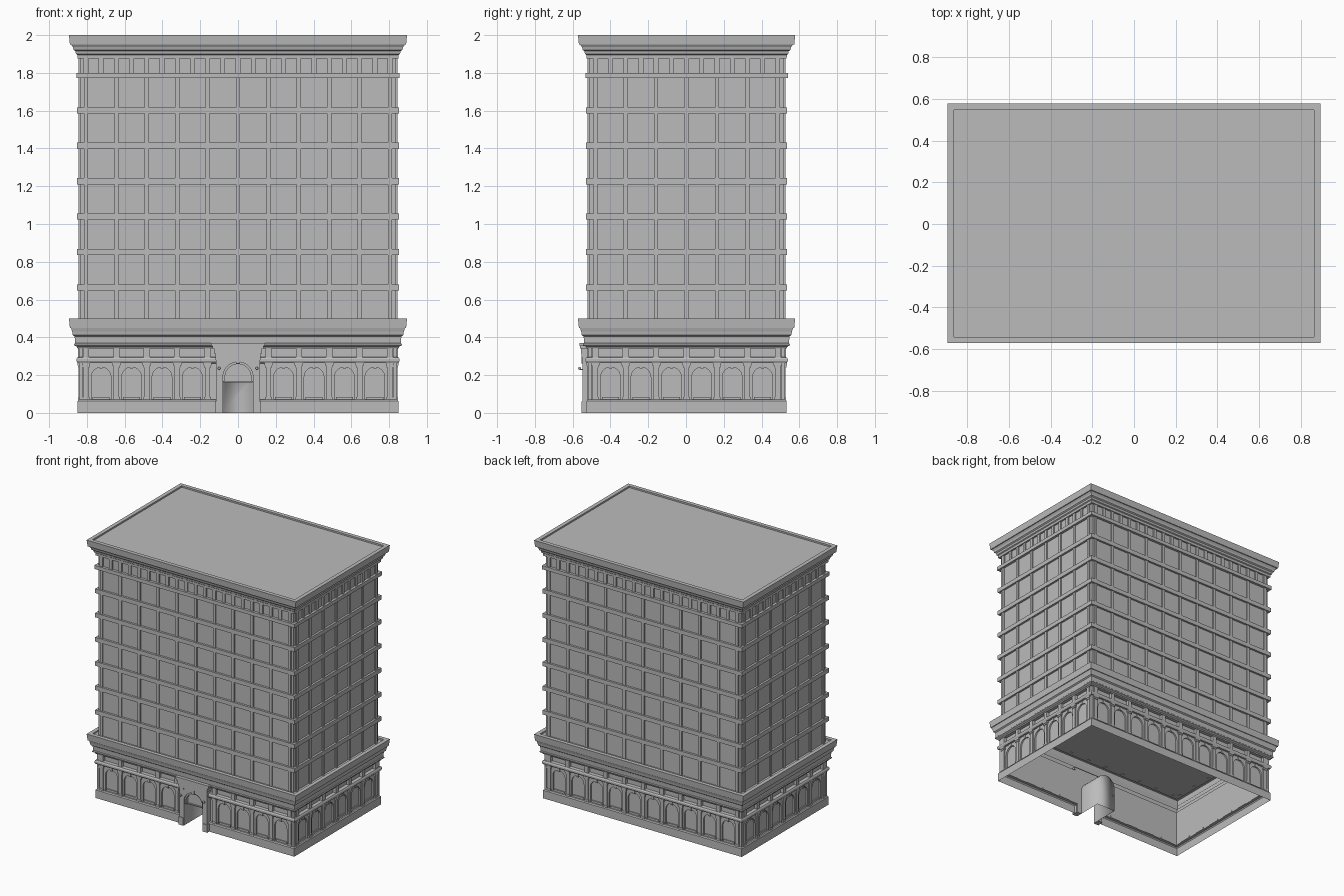
import bpy, bmesh, math
from mathutils import Matrix

if "Cube" in bpy.data.objects:
    bpy.data.objects.remove(bpy.data.objects["Cube"])

A, B, Y0 = 0.85, 0.53, 0.003      # half width, half depth, slight depth offset
P = 0.161                         # bay pitch
stone = bpy.data.materials.new("grey_stone")
stone.diffuse_color = (0.5, 0.5, 0.5, 1)
stone.use_nodes = True
stone.node_tree.nodes["Principled BSDF"].inputs["Base Color"].default_value = stone.diffuse_color

# each side: placement matrix, half length, number of bays
SIDES = []
for k in range(4):
    half, length, n = (B, A, 10) if k % 2 == 0 else (A, B, 6)
    m = Matrix.Translation((0, Y0, 0)) @ Matrix.Rotation(k * math.pi / 2, 4, 'Z') @ Matrix.Translation((0, -half, 0))
    SIDES.append((m, length, n, k == 0))
FRONT = SIDES[0][0]


def finish(name, bm, smooth=False, normals=True):
    if normals:
        bmesh.ops.recalc_face_normals(bm, faces=bm.faces)
    me = bpy.data.meshes.new(name)
    bm.to_mesh(me)
    bm.free()
    me.materials.append(stone)
    ob = bpy.data.objects.new(name, me)
    bpy.context.collection.objects.link(ob)
    if smooth:
        me.shade_smooth()
    return ob


def box(bm, m, u0, u1, d0, d1, z0, z1):
    """Box on a side: u along the wall, d outward from the wall line."""
    t = Matrix.Translation(((u0 + u1) / 2, -(d0 + d1) / 2, (z0 + z1) / 2))
    bmesh.ops.create_cube(bm, size=1, matrix=m @ t @ Matrix.Diagonal((u1 - u0, d1 - d0, z1 - z0, 1)))


def ring(name, profile, cap=False, gap=0):
    """Sweep (offset, z) points round the rectangular plan; gap leaves a doorway below that height."""
    bm = bmesh.new()
    loops = []
    for o, z in profile:
        a, b = A + o, B + o
        pts = [(-a, -b), (-0.08, -b), (0.08, -b), (a, -b), (a, b), (-a, b)]
        loops.append([bm.verts.new((x, y + Y0, z)) for x, y in pts])
    for lo, hi in zip(loops, loops[1:]):
        for i in range(6):
            j = (i + 1) % 6
            if i == 1 and hi[0].co.z <= gap:
                continue
            bm.faces.new((lo[i], lo[j], hi[j], hi[i]))
    if cap:
        bm.faces.new(loops[-1])
    return finish(name, bm, normals=False)


def arch_points(r, spring, n=12):
    return [(r * math.cos(math.pi * i / n), spring + r * math.sin(math.pi * i / n)) for i in range(n + 1)]


def arch_panel(bm, m, u, w, z0, z1, r, spring, d0, d1):
    """Slab with an arched opening rising from its foot."""
    pts = [(-w, z0), (-w, z1), (w, z1), (w, z0), (r, z0)] + arch_points(r, spring) + [(-r, z0)]
    f = bm.faces.new([bm.verts.new(m @ Matrix.Translation((u + x, -d0, z)) @ Matrix().to_translation()) for x, z in pts])
    ext = bmesh.ops.extrude_face_region(bm, geom=[f])
    out = m.to_3x3() @ Matrix.Translation((0, -(d1 - d0), 0)).to_translation()
    bmesh.ops.translate(bm, vec=out, verts=[v for v in ext['geom'] if isinstance(v, bmesh.types.BMVert)])


# ---- ground storey shell, cornices and tower shell
ring("base_plinth", [(0, 0), (0, 0.062), (-0.006, 0.07), (-0.026, 0.07)], gap=0.08)
ring("ground_wall", [(-0.026, 0.07), (-0.026, 0.27), (-0.026, 0.345)], gap=0.28)
ring("string_course", [(-0.026, 0.262), (0, 0.264), (0.006, 0.275), (0.006, 0.285), (0, 0.294), (-0.026, 0.296)])
TOP = [(0.04, -0.05), (0.045, 0), (0.015, 0), (0.015, -0.012)]
ring("lower_cornice", [(-0.026, 0.342), (0, 0.342), (0.003, 0.35), (0.017, 0.358), (0.017, 0.365), (0.012, 0.37),
                       (0.015, 0.405), (0.025, 0.412), (0.028, 0.43), (0.034, 0.45)]
     + [(o, 0.5 + z) for o, z in TOP], cap=True)
ring("tower_wall", [(-0.014, 0.488), (-0.014, 1.88)])
ring("upper_cornice", [(-0.014, 1.876), (0, 1.876), (0.001, 1.895), (0.008, 1.9), (0.011, 1.915), (0.02, 1.922),
                       (0.024, 1.937), (0.033, 1.95)] + [(o, 2 + z) for o, z in TOP], cap=True)

# ---- horizontal floor bands on the tower
for k in range(7):
    z = 0.648 + 0.1874 * k
    h = 0.033 if k < 6 else 0.028
    e = 0.002 if k < 6 else 0.006
    ring(f"floor_band_{k + 1}", [(-0.014, z), (e, z), (e, z + h), (-0.014, z + h)])

# ---- tower pilasters and attic mullions
pil, att = bmesh.new(), bmesh.new()
for m, L, n, front in SIDES:
    for i in range(n + 1):
        u = (i - n / 2) * P
        box(pil, m, u - 0.011, u + 0.011, -0.02, -0.005, 0.485, 1.79)
    for i in range(2 * n + 1):
        u = (i - n) * P / 2
        box(att, m, u - 0.0128, u + 0.0128, -0.02, -0.005, 1.79, 1.88)
finish("tower_pilasters", pil)
finish("attic_mullions", att)

# ---- ground storey bays: arched panels, pilasters with capitals, frieze blocks
bays, cols, blocks = bmesh.new(), bmesh.new(), bmesh.new()
for m, L, n, front in SIDES:
    for i in range(n):
        u = (i + 0.5 - n / 2) * P
        if front and abs(u) < P:
            continue
        arch_panel(bays, m, u, P / 2, 0.07, 0.264, 0.052, 0.19, -0.026, -0.014)
        box(bays, m, u - 0.008, u + 0.008, -0.02, -0.008, 0.236, 0.262)       # keystone
        box(bays, m, u - 0.045, u + 0.045, -0.03, -0.018, 0.07, 0.085)        # sill
    for i in range(n + 1):
        u = (i - n / 2) * P
        if front and abs(u) < 0.01:
            continue
        box(cols, m, u - 0.014, u + 0.014, -0.026, -0.006, 0.07, 0.24)
        box(cols, m, u - 0.018, u + 0.018, -0.026, -0.003, 0.07, 0.085)
        box(cols, m, u - 0.018, u + 0.018, -0.026, -0.002, 0.24, 0.252)
        box(cols, m, u - 0.022, u + 0.022, -0.026, 0.001, 0.252, 0.264)
        box(blocks, m, u - 0.016, u + 0.016, -0.026, -0.003, 0.294, 0.344)
    for s in (-1, 1):                                                         # corner piers
        u0, u1 = sorted((s * (n / 2 * P + 0.02), s * (L - 0.008)))
        box(cols, m, u0, u1, -0.026, -0.008, 0.07, 0.264)
        box(blocks, m, u0, u1, -0.026, -0.008, 0.294, 0.344)
finish("arched_bays", bays)
finish("ground_pilasters", cols)
finish("frieze_blocks", blocks)

# ---- entrance portal
bm = bmesh.new()
arch_panel(bm, FRONT, 0, 0.116, 0, 0.3, 0.08, 0.19, -0.026, 0.02)
arch_panel(bm, FRONT, 0, 0.079, 0.165, 0.275, 0.069, 0.19, -0.026, 0.01)
for s in (-1, 1):
    u0, u1 = sorted((s * 0.082, s * 0.123))
    box(bm, FRONT, u0, u1, -0.02, 0.025, 0, 0.06)
    u0, u1 = sorted((s * 0.08, s * 0.12))
    box(bm, FRONT, u0, u1, -0.02, 0.024, 0.28, 0.3)
box(bm, FRONT, -0.01, 0.01, 0, 0.027, 0.262, 0.295)
finish("entrance_portal", bm)

bm = bmesh.new()
for w, d, z0, z1 in ((0.12, 0.026, 0.295, 0.315), (0.126, 0.03, 0.315, 0.34), (0.136, 0.034, 0.34, 0.355), (0.144, 0.037, 0.355, 0.37)):
    box(bm, FRONT, -w, w, -0.026, d, z0, z1)
finish("portal_entablature", bm)

# ---- arched entrance alcove, open to the front
bm = bmesh.new()
outline = [(0.08, 0)] + arch_points(0.08, 0.19) + [(-0.08, 0)]
rows = [[bm.verts.new(FRONT @ Matrix.Translation((x, y, z)).to_translation()) for x, z in outline] for y in (0.02, 0.21)]
for i in range(len(outline) - 1):
    bm.faces.new((rows[0][i], rows[0][i + 1], rows[1][i + 1], rows[1][i]))
bm.faces.new(rows[1])
finish("entrance_alcove", bm, smooth=True)

# ---- fanlight and transom above the door
bm = bmesh.new()
bm.faces.new([bm.verts.new(FRONT @ Matrix.Translation((x, 0.012, z)).to_translation())
              for x, z in [(0.078, 0.165)] + arch_points(0.078, 0.19) + [(-0.078, 0.165)]])
box(bm, FRONT, -0.078, 0.078, -0.02, -0.004, 0.162, 0.17)
finish("fanlight", bm, normals=False)

# ---- wall lamps beside the door
bm = bmesh.new()
for s in (-1, 1):
    t = FRONT @ Matrix.Translation((s * 0.1, -0.036, 0.236))
    bmesh.ops.create_uvsphere(bm, u_segments=10, v_segments=6, radius=0.008, matrix=t)
    box(bm, FRONT, s * 0.1 - 0.003, s * 0.1 + 0.003, 0.018, 0.036, 0.226, 0.232)
finish("door_lamps", bm, smooth=True)
